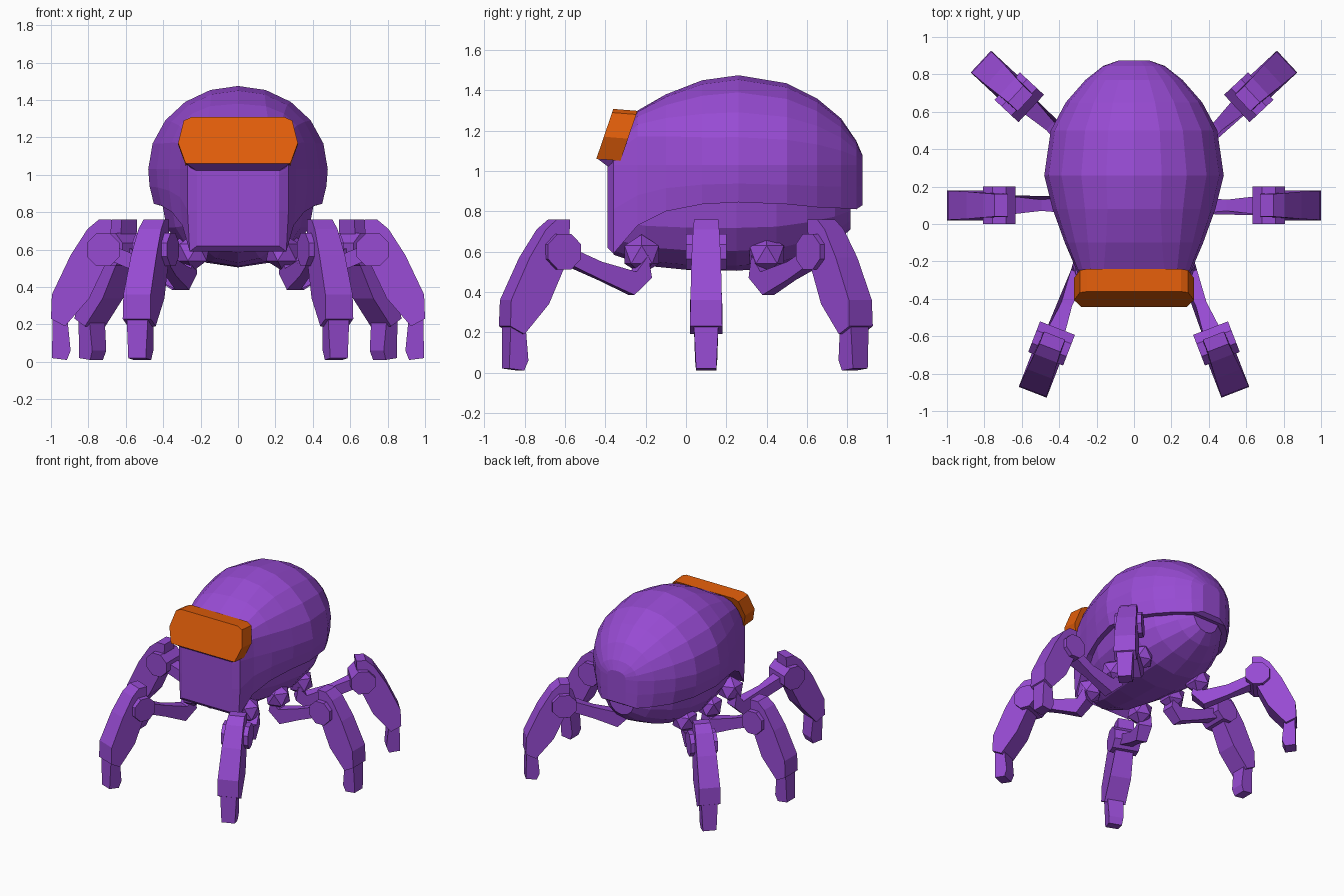
import bpy, bmesh, math
from mathutils import Matrix, Vector

if "Cube" in bpy.data.objects:
    bpy.data.objects.remove(bpy.data.objects["Cube"])


def material(name, rgb):
    m = bpy.data.materials.new(name)
    m.diffuse_color = (*rgb, 1)
    m.use_nodes = True
    m.node_tree.nodes["Principled BSDF"].inputs["Base Color"].default_value = m.diffuse_color
    return m


PURPLE = material("purple", (0.31, 0.07, 0.65))
ORANGE = material("orange", (0.75, 0.11, 0.003))


def finish(bm, name, mat):
    bmesh.ops.recalc_face_normals(bm, faces=bm.faces)
    me = bpy.data.meshes.new(name)
    bm.to_mesh(me)
    bm.free()
    me.materials.append(mat)
    ob = bpy.data.objects.new(name, me)
    bpy.context.collection.objects.link(ob)
    return ob


def loft(bm, rings):
    rows = [[bm.verts.new(p) for p in r] for r in rings]
    n = len(rows[0])
    for a, b in zip(rows, rows[1:]):
        for i in range(n):
            j = (i + 1) % n
            bm.faces.new((a[i], a[j], b[j], b[i]))
    bm.faces.new(rows[0])
    bm.faces.new(rows[-1])


def power(v, n):
    return math.copysign(abs(v) ** (2 / n), v)


# Domed shell: y, half width, top z, rim z, squareness
SHELL = [(-.39, .22, 1.04, .62, 9), (-.36, .27, 1.11, .59, 7), (-.24, .31, 1.30, .73, 3.6),
         (-.1, .37, 1.38, .80, 2.6), (.08, .435, 1.45, .835, 2.1), (.26, .48, 1.475, .845, 2),
         (.5, .445, 1.435, .835, 2), (.65, .365, 1.36, .82, 2), (.77, .26, 1.26, .815, 2),
         (.845, .165, 1.15, .81, 2.2), (.875, .08, 1.08, .83, 2.4)]
rings = []
for y, w, zt, zb, n in SHELL:
    zc = min(1.03, zt - .04)
    ring = []
    for i in range(11):
        a = math.pi * i / 10
        ring.append((w * power(math.cos(a), n), y, zc + (zt - zc) * power(math.sin(a), n)))
    low = []
    for t in (.5, 1):
        z = zc + (zb - zc) * t
        f = (1 - min(.95, (zc - z) / .53) ** n) ** (1 / n)
        low.append((w * f, z))
    ring += [(-x, y, z) for x, z in low] + [(x, y, z) for x, z in reversed(low)]
    rings.append(ring)
bm = bmesh.new()
loft(bm, rings)
finish(bm, "body_shell", PURPLE)

# Inset belly: y, half width, bottom z
BELLY = [(-.36, .2, .585), (-.2, .28, .53), (0, .36, .51), (.25, .41, .505), (.45, .385, .52),
         (.6, .32, .57), (.74, .22, .64), (.815, .12, .71)]
bm = bmesh.new()
loft(bm, [[(w * power(math.cos(a), 2.2), y, .87 - (.87 - zb) * power(math.sin(a), 2.2))
           for a in [math.pi * i / 8 for i in range(9)]] for y, w, zb in BELLY])
finish(bm, "belly", PURPLE)

# Tilted visor with chamfered corners
half = [(.28, 1.06), (.32, 1.17), (.29, 1.29), (.25, 1.308)]
outline = half + [(-x, z) for x, z in reversed(half)]
bm = bmesh.new()
loft(bm, [[(x, -.445 + (z - 1.06) * .34 + d, z - d * .08) for x, z in outline] for d in (0, .12)])
finish(bm, "visor", ORANGE)

# Ledge under the visor
bm = bmesh.new()
loft(bm, [[(s * .275, -.438, 1.06), (s * .22, -.385, 1.02), (s * .24, -.3, 1.02),
           (s * .28, -.3, 1.1)] for s in (-1, 1)])
finish(bm, "visor_ledge", PURPLE)

# Leg side profiles: radial offset from the foot tip, z, half width
FOOT = [(0, .02, .05), (-.08, .01, .05), (-.1, .06, .055), (-.08, .26, .062), (-.005, .26, .062)]
SHIN = [(-.25, .76, .06), (-.32, .76, .06), (-.31, .57, .065), (-.2, .34, .08), (-.07, .19, .08),
        (.005, .23, .08), (0, .36, .078), (-.1, .57, .073), (-.19, .71, .065)]
ARM = [(-.28, .64, .055), (-.28, .555, .055), (-.5, .46, .03), (-.67, .385, .04),
       (-.76, .47, .05), (-.74, .58, .05), (-.68, .5, .045), (-.5, .55, .03)]
KNEE = [(-.275 + .095 * math.cos(math.pi * (i + .5) / 4),
         .6 + .095 * math.sin(math.pi * (i + .5) / 4), .1) for i in range(8)]


def leg(name, tip, direction, hip):
    d = Vector((*direction, 0)).normalized()
    side = Vector((-d.y, d.x, 0))
    base = Vector((*tip, 0))
    bm = bmesh.new()
    for part in (FOOT, SHIN, ARM, KNEE):
        loft(bm, [[base + d * r + side * s * w + Vector((0, 0, z)) for r, z, w in part]
                  for s in (-1, 1)])
    # faceted hip ball
    bmesh.ops.create_icosphere(bm, subdivisions=1, radius=.1,
                               matrix=Matrix.Translation((*hip, .585)))
    finish(bm, name, PURPLE)


for label, s in (("left", -1), ("right", 1)):
    leg("front_leg_" + label, (s * .54, -.895), (s * .36, -.93), (s * .24, -.22))
    leg("middle_leg_" + label, (s * .995, .1), (s, 0), (s * .28, .1))
    leg("rear_leg_" + label, (s * .815, .865), (s * .73, .68), (s * .27, .4))
